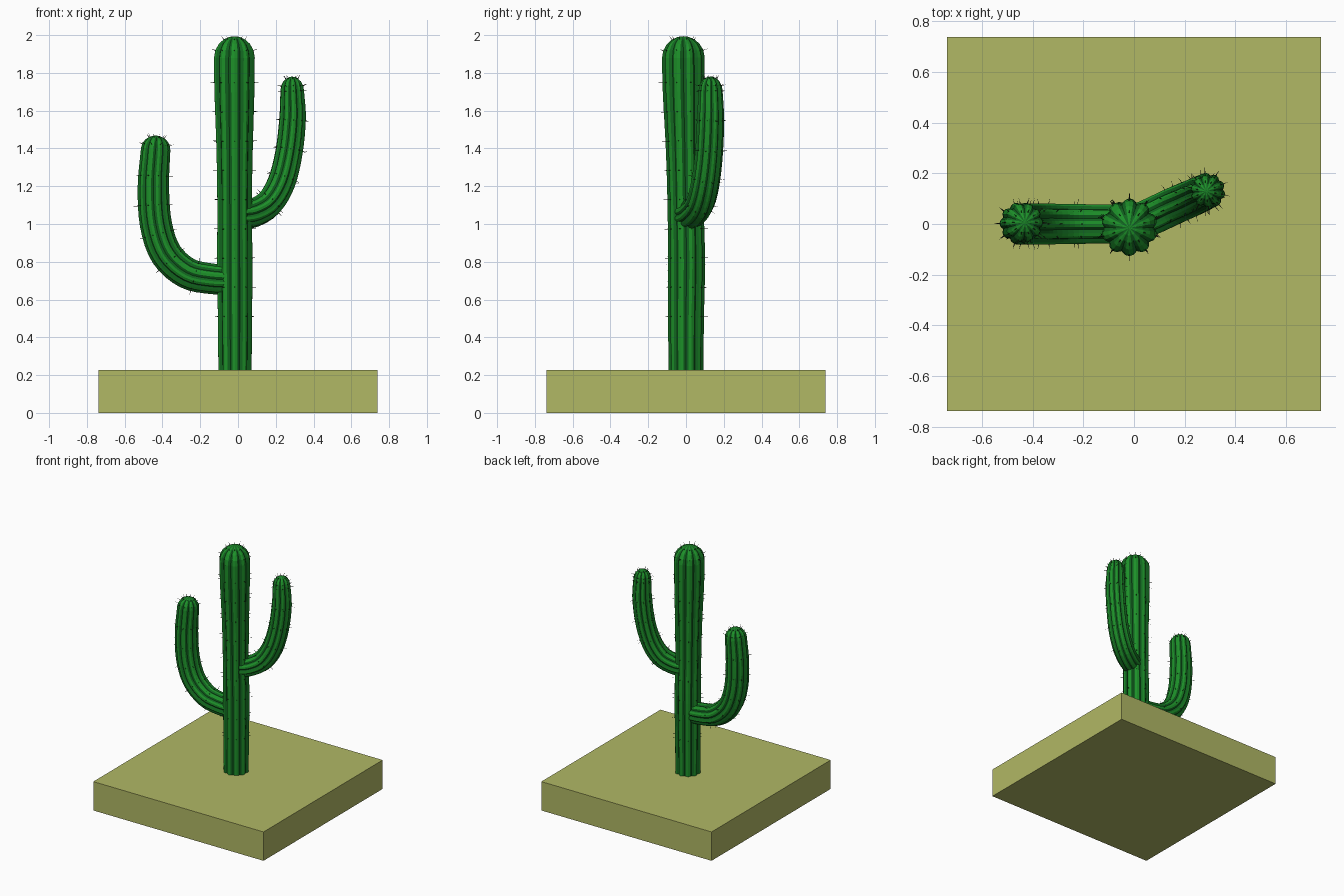
import bpy, bmesh, math
from mathutils import Vector

if "Cube" in bpy.data.objects:
    bpy.data.objects.remove(bpy.data.objects["Cube"])

RIBS = 10
# cross-section of one rib: ridge, shoulder, valley, shoulder
RIB_SHAPE = (1.0, 0.965, 0.865, 0.965)


def material(name, rgb):
    m = bpy.data.materials.new(name)
    m.diffuse_color = (*rgb, 1)
    m.use_nodes = True
    m.node_tree.nodes["Principled BSDF"].inputs["Base Color"].default_value = m.diffuse_color
    return m


LIGHT = material("light_green", (0.012, 0.28, 0.022))
DARK = material("dark_green", (0.006, 0.13, 0.014))
SPINE = material("spine_dark", (0.02, 0.025, 0.015))
SAND = material("sand", (0.44, 0.48, 0.13))


def finish(bm, name, mats):
    bmesh.ops.recalc_face_normals(bm, faces=bm.faces[:])
    me = bpy.data.meshes.new(name)
    bm.to_mesh(me)
    bm.free()
    ob = bpy.data.objects.new(name, me)
    bpy.context.collection.objects.link(ob)
    for m in mats:
        me.materials.append(m)
    return ob


def smooth_path(pts, steps):
    # Catmull-Rom through (x, y, z, radius) points
    p = [Vector(q) for q in pts]
    p = [2 * p[0] - p[1]] + p + [2 * p[-1] - p[-2]]
    out = []
    for i in range(1, len(p) - 2):
        a, b, c, d = p[i - 1:i + 3]
        for k in range(steps):
            t = k / steps
            out.append(0.5 * (2 * b + (c - a) * t + (2 * a - 5 * b + 4 * c - d) * t ** 2
                              + (3 * b - a - 3 * c + d) * t ** 3))
    out.append(p[-2])
    return out


def spine(bm, base, direction, length):
    rot = direction.to_track_quat('Z', 'Y')
    ring = [bm.verts.new(base + rot @ Vector((0.0025 * math.cos(a), 0.0025 * math.sin(a), -0.004)))
            for a in (0, 2.094, 4.189)]
    tip = bm.verts.new(base + direction * length)
    for i in range(3):
        bm.faces.new((ring[i], ring[(i + 1) % 3], tip))
    bm.faces.new(ring[::-1])


def cactus_limb(name, pts, side, dome, phase=0.0, spine_gap=0.155, skip=0.2):
    side = Vector(side).normalized()
    path = smooth_path(pts, 4)
    n = RIBS * 4
    rings = []                       # (centre, radius, tangent, outward tilt)
    for i, q in enumerate(path):
        t = (path[min(i + 1, len(path) - 1)] - path[max(i - 1, 0)]).xyz.normalized()
        rings.append((q.xyz, q.w, t, 0.0))
    c, r, t, _ = rings[-1]
    for deg in (20, 40, 58, 74, 84):   # rounded tip
        a = math.radians(deg)
        rings.append((c + t * dome * math.sin(a), r * math.cos(a), t, a))

    def point(ring, k, scale=1.0):
        c, r, t, _ = ring
        u = (side - t * side.dot(t)).normalized()
        v = t.cross(u)
        a = math.tau * k / n + phase
        d = u * math.cos(a) + v * math.sin(a)
        return c + d * r * RIB_SHAPE[k % 4] * scale, d

    bm = bmesh.new()
    vs = [[bm.verts.new(point(R, k)[0]) for k in range(n)] for R in rings]
    tip = bm.verts.new(c + t * dome)
    for k in range(n):
        j, shade = (k + 1) % n, (0 if k % 4 in (0, 3) else 1)
        for lo, hi in zip(vs, vs[1:]):
            bm.faces.new((lo[k], lo[j], hi[j], hi[k])).material_index = shade
        bm.faces.new((vs[-1][k], vs[-1][j], tip)).material_index = shade
    bm.faces.new(vs[0][::-1])
    finish(bm, name, (LIGHT, DARK))

    # spines along every ridge, plus a crown on the tip
    sb = bmesh.new()
    travelled, due = 0.0, skip
    for A, B in zip(rings, rings[1:len(path)]):
        seg = (B[0] - A[0]).length
        while travelled + seg > due:
            f = (due - travelled) / seg
            for k in range(0, n, 4):
                (pa, da), (pb, db) = point(A, k), point(B, k)
                spine(sb, pa.lerp(pb, f), da.lerp(db, f).normalized(), 0.024)
            due += spine_gap
        travelled += seg
    for R in (rings[len(path)], rings[len(path) + 2]):
        for k in range(0, n, 4):
            p, d = point(R, k)
            out = (d * math.cos(R[3]) + R[2] * math.sin(R[3])).normalized()
            spine(sb, p, out, 0.024)
    finish(sb, name + "_spines", (SPINE,))


# sandy base block
bm = bmesh.new()
bmesh.ops.create_cube(bm, size=1)
for v in bm.verts:
    v.co = Vector((v.co.x * 1.475, v.co.y * 1.475, (v.co.z + 0.5) * 0.226))
finish(bm, "sand_base", (SAND,))

# trunk
cactus_limb("trunk", [
    (-0.016, 0, 0.20, 0.092), (-0.016, 0, 0.5, 0.095), (-0.017, 0.003, 0.8, 0.098),
    (-0.018, -0.002, 1.1, 0.096), (-0.018, -0.006, 1.4, 0.101),
    (-0.019, -0.012, 1.7, 0.111), (-0.019, -0.014, 1.88, 0.113)],
    (0, -1, 0), 0.114, skip=0.31)

# lower left arm
cactus_limb("left_arm", [
    (-0.03, 0, 0.705, 0.079), (-0.14, 0, 0.71, 0.081), (-0.27, 0, 0.74, 0.083),
    (-0.38, 0, 0.84, 0.085), (-0.435, 0, 1.0, 0.085), (-0.448, 0.003, 1.2, 0.083),
    (-0.436, 0.006, 1.395, 0.078)],
    (0, -1, 0), 0.073, phase=math.pi / RIBS)

# upper right arm, swung towards the back
cactus_limb("right_arm", [
    (0.0, 0.0, 1.045, 0.076), (0.08, 0.035, 1.058, 0.077), (0.165, 0.075, 1.11, 0.077),
    (0.23, 0.103, 1.22, 0.076), (0.27, 0.122, 1.38, 0.074), (0.289, 0.13, 1.56, 0.072),
    (0.287, 0.13, 1.705, 0.064)],
    (0.4, -0.92, 0), 0.075, phase=math.pi / RIBS)
